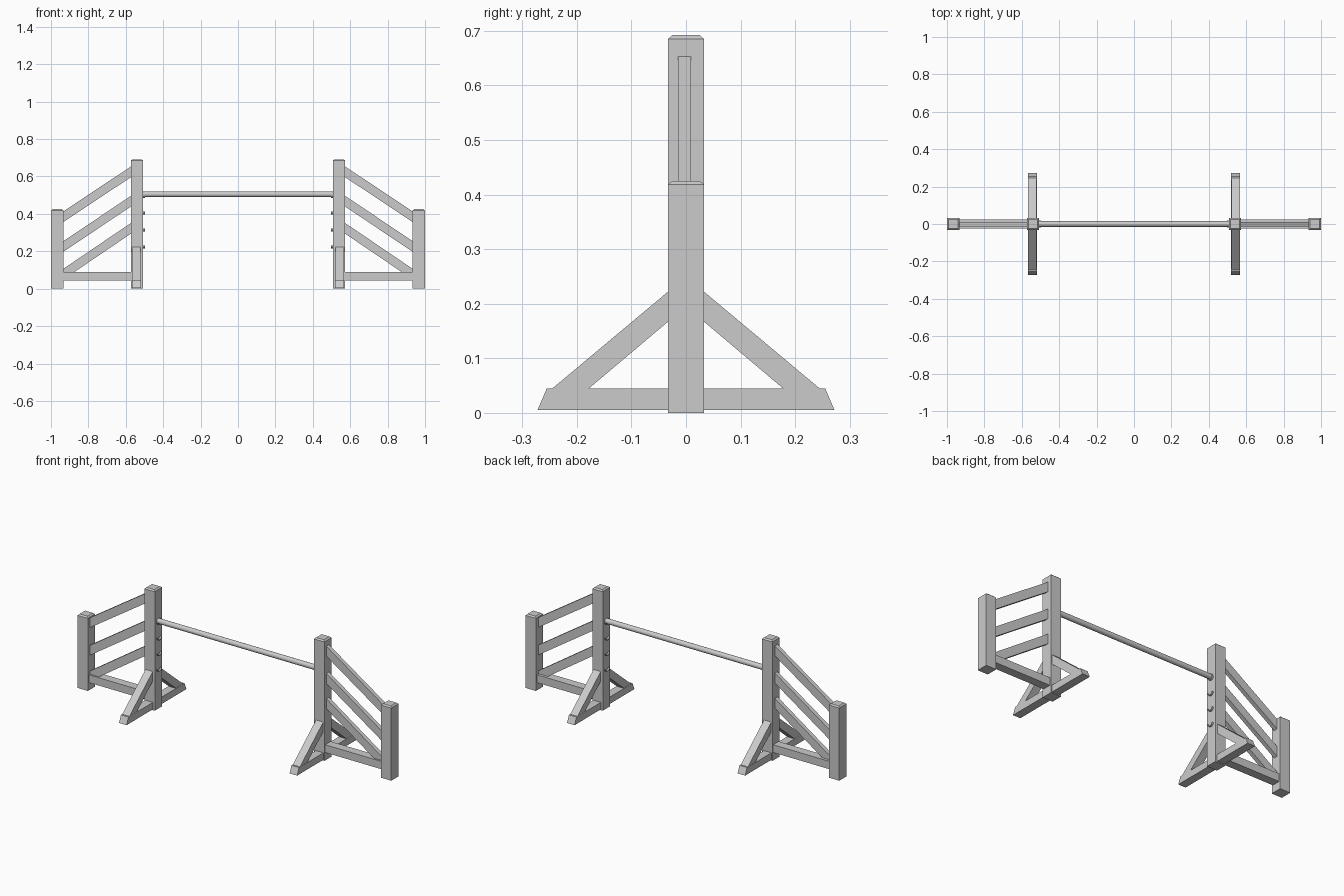
import bpy, bmesh, math
from mathutils import Vector

if "Cube" in bpy.data.objects:
    bpy.data.objects.remove(bpy.data.objects["Cube"])


def make(name, bm):
    bmesh.ops.recalc_face_normals(bm, faces=bm.faces)
    me = bpy.data.meshes.new(name)
    bm.to_mesh(me)
    bm.free()
    ob = bpy.data.objects.new(name, me)
    bpy.context.collection.objects.link(ob)
    return ob


def prism(name, pts, offset):
    """Extrude a flat 3D outline by an offset vector."""
    bm = bmesh.new()
    face = bm.faces.new([bm.verts.new(p) for p in pts])
    ext = bmesh.ops.extrude_face_region(bm, geom=[face])
    moved = [g for g in ext["geom"] if isinstance(g, bmesh.types.BMVert)]
    bmesh.ops.translate(bm, verts=moved, vec=Vector(offset))
    return make(name, bm)


def xz(name, profile, y0, y1):
    return prism(name, [(x, y0, z) for x, z in profile], (0, y1 - y0, 0))


def yz(name, profile, x0, x1):
    return prism(name, [(x0, y, z) for y, z in profile], (x1 - x0, 0, 0))


def post(name, x, half, height):
    """Square post with a small chamfered top."""
    bm = bmesh.new()
    rings = []
    for h, z in ((half, 0), (half, height - 0.007), (half - 0.008, height)):
        rings.append([bm.verts.new((x + sx * h, sy * h, z))
                      for sx, sy in ((-1, -1), (1, -1), (1, 1), (-1, 1))])
    for a, b in zip(rings, rings[1:]):
        for i in range(4):
            j = (i + 1) % 4
            bm.faces.new((a[i], a[j], b[j], b[i]))
    bm.faces.new(rings[0])
    bm.faces.new(rings[-1])
    return make(name, bm)


def arc(r, a0, a1, n, z):
    return [(r * math.cos(math.radians(a0 + (a1 - a0) * i / n)),
             z + r * math.sin(math.radians(a0 + (a1 - a0) * i / n)))
            for i in range(n + 1)]


for side, s in (("right", 1), ("left", -1)):
    # upright posts
    post(f"{side}_inner_post", s * 0.54, 0.033, 0.692)
    post(f"{side}_outer_post", s * 0.966, 0.033, 0.425)

    # bottom rail
    xz(f"{side}_bottom_rail",
       [(s * 0.565, 0.045), (s * 0.94, 0.045), (s * 0.94, 0.09), (s * 0.565, 0.09)],
       -0.025, 0.025)

    # sloping slats
    for i, (zi, zo) in enumerate(((0.655, 0.412), (0.498, 0.253), (0.353, 0.105))):
        xz(f"{side}_slat_{i + 1}",
           [(s * 0.57, zi), (s * 0.936, zo), (s * 0.936, zo - 0.057), (s * 0.57, zi - 0.057)],
           -0.0146, 0.0095)

    # foot beam with slanted ends
    xa, xb = s * 0.519, s * 0.567
    yz(f"{side}_foot", [(-0.272, 0.005), (0.272, 0.005), (0.255, 0.045), (-0.255, 0.045)], xa, xb)

    # diagonal braces
    for end, d in (("front", -1), ("back", 1)):
        yz(f"{side}_{end}_brace",
           [(d * 0.03, 0.2245), (d * 0.247, 0.043), (d * 0.18, 0.043), (d * 0.03, 0.1695)],
           xa + s * 0.001, xb - s * 0.001)

    # curved pole cups on the inner face of the post
    for i, z in enumerate((0.505, 0.415, 0.325, 0.235)):
        outline = arc(0.0195, 190, 350, 10, z) + arc(0.0155, 350, 190, 10, z)
        yz(f"{side}_cup_{i + 1}", outline, s * 0.498, s * 0.51)

# jump pole
bpy.ops.mesh.primitive_cylinder_add(vertices=20, radius=0.015, depth=1.02,
                                    location=(0, 0, 0.505), rotation=(0, math.pi / 2, 0))
pole = bpy.context.object
pole.name = "jump_pole"
bpy.ops.object.shade_smooth_by_angle()
